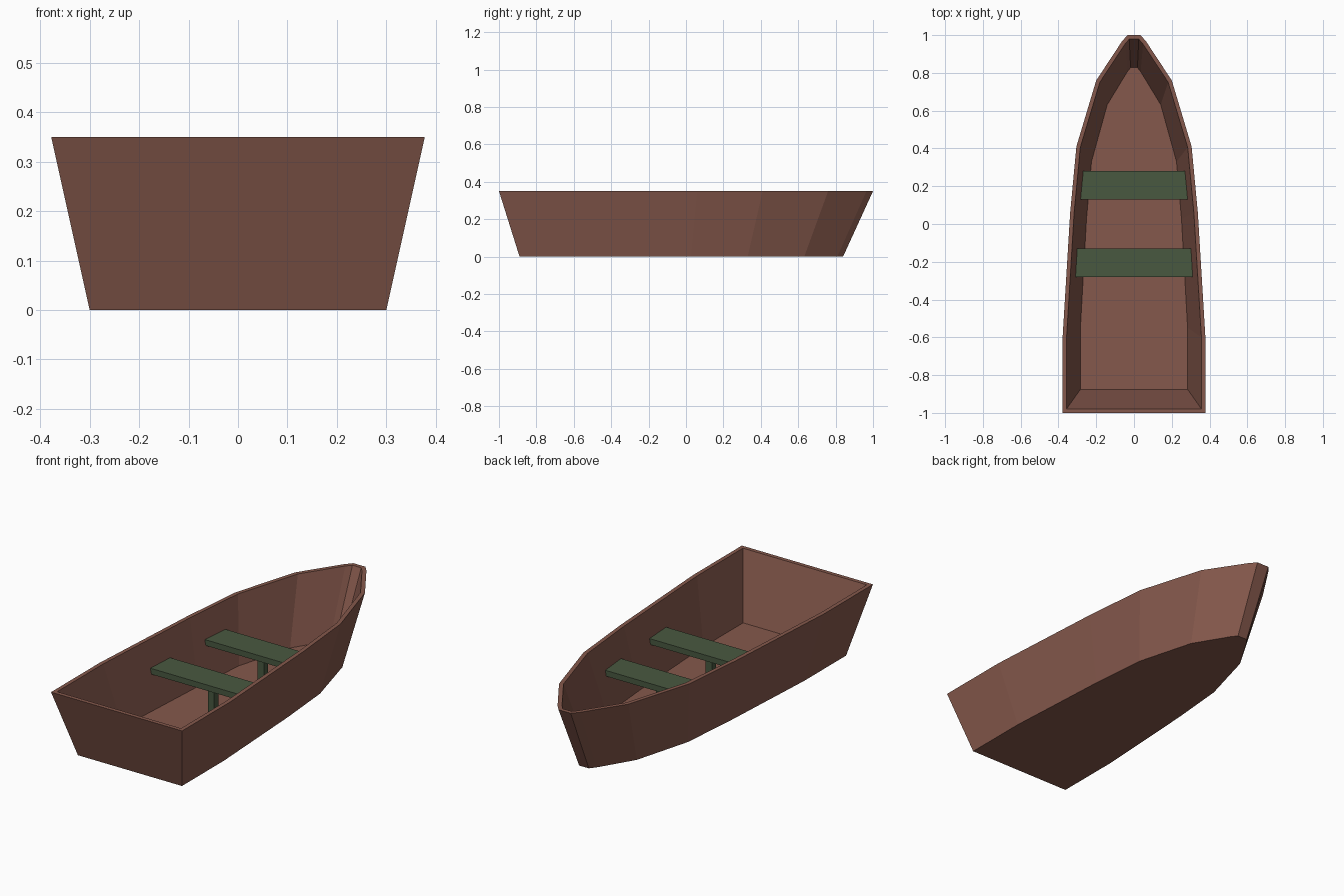
import bpy
import bmesh
from mathutils import Vector

if "Cube" in bpy.data.objects:
    bpy.data.objects.remove(bpy.data.objects["Cube"])

HEIGHT = 0.35   # rim height
FLOOR = 0.02    # inner floor height
WALL = 0.021    # plank thickness


def material(name, rgb):
    m = bpy.data.materials.new(name)
    m.diffuse_color = (*rgb, 1.0)
    m.use_nodes = True
    m.node_tree.nodes["Principled BSDF"].inputs["Base Color"].default_value = m.diffuse_color
    return m


brown = material("brown wood", (0.235, 0.098, 0.072))
green = material("green paint", (0.066, 0.098, 0.051))


def add_object(name, bm, mat):
    bmesh.ops.recalc_face_normals(bm, faces=bm.faces)
    mesh = bpy.data.meshes.new(name)
    bm.to_mesh(mesh)
    bm.free()
    mesh.materials.append(mat)
    obj = bpy.data.objects.new(name, mesh)
    bpy.context.collection.objects.link(obj)
    return obj


# Half outline of the rim, from stern to bow; mirrored to a closed loop
half = [(0.378, -1), (0.378, -0.6), (0.338, 0.06), (0.305, 0.41),
        (0.2, 0.76), (0.065, 0.965), (0.035, 1.0)]
rim = [Vector(p) for p in half] + [Vector((-x, y)) for x, y in reversed(half)]


def section(z):
    """Outer hull outline at height z; the hull narrows towards the keel."""
    t = z / HEIGHT
    sx = 0.794 + 0.206 * t
    sy = 0.865 + 0.135 * t
    return [Vector((p.x * sx, p.y * sy - 0.025 * (1 - t))) for p in rim]


def inset(loop, d):
    """Move a counter-clockwise outline inwards by d with mitred corners."""
    out = []
    for i, p in enumerate(loop):
        a = (p - loop[i - 1]).normalized()
        b = (loop[(i + 1) % len(loop)] - p).normalized()
        na, nb = Vector((-a.y, a.x)), Vector((-b.y, b.x))
        out.append(p + (na + nb) * d / (1 + na.dot(nb)))
    return out


# Hull: keel, outer rim, inner rim and inner floor rings bridged in turn
bm = bmesh.new()
outlines = [(section(0), 0), (section(HEIGHT), HEIGHT),
            (inset(section(HEIGHT), WALL), HEIGHT),
            (inset(section(FLOOR), WALL), FLOOR)]
rings = [[bm.verts.new((p.x, p.y, z)) for p in loop] for loop, z in outlines]
n = len(rim)
for low, high in zip(rings, rings[1:]):
    for i in range(n):
        j = (i + 1) % n
        bm.faces.new((low[i], low[j], high[j], high[i]))
bm.faces.new(rings[0][::-1])
bm.faces.new(rings[-1])
add_object("hull", bm, brown)


def prism(name, front_y, back_y, front_x, back_x, z0, z1):
    """Board with its own half width at the front and back edges."""
    bm = bmesh.new()
    bmesh.ops.create_cube(bm, size=2)
    for v in bm.verts:
        front = v.co.y < 0
        v.co = (v.co.x * (front_x if front else back_x),
                front_y if front else back_y,
                z0 if v.co.z < 0 else z1)
    add_object(name, bm, green)


# Bench seats, each on a central post
for label, y, wide, narrow in (("rear", -0.205, 0.316, 0.306),
                               ("front", 0.205, 0.291, 0.275)):
    prism(label + "_seat", y - 0.075, y + 0.075, wide, narrow, 0.188, 0.218)
    prism(label + "_seat_post", y - 0.018, y + 0.018, 0.018, 0.018, FLOOR, 0.188)
